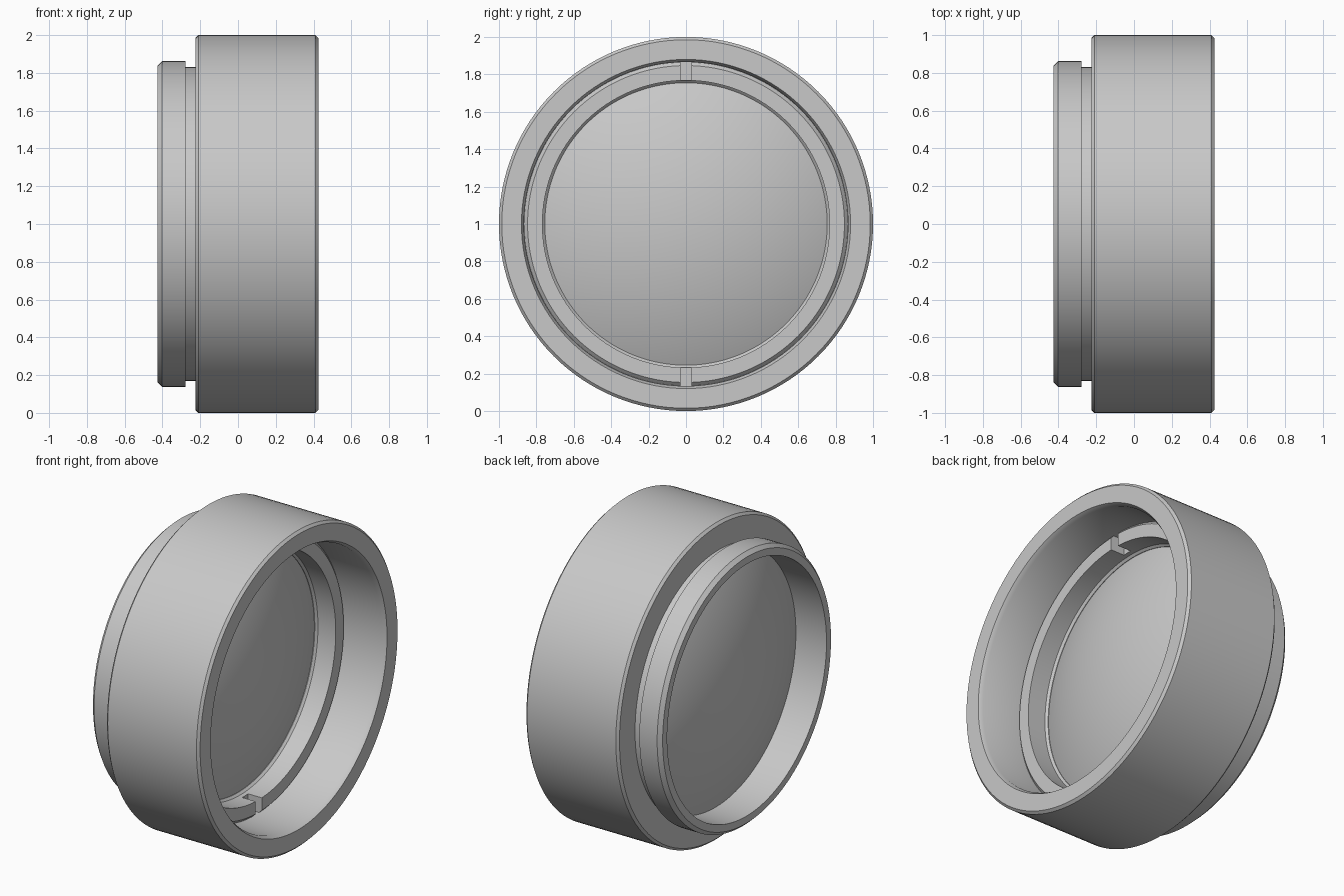
import bpy
import bmesh
import math

if "Cube" in bpy.data.objects:
    bpy.data.objects.remove(bpy.data.objects["Cube"])

SEGMENTS = 128
CENTRE_Z = 1.0

grey = bpy.data.materials.new("plain grey")
grey.use_nodes = True
colour = (0.58, 0.58, 0.58, 1.0)
grey.diffuse_color = colour
grey.node_tree.nodes["Principled BSDF"].inputs["Base Color"].default_value = colour


def lathe(name, profile, closed):
    """Spin (x, radius) points around the x axis."""
    bm = bmesh.new()
    verts = [bm.verts.new((x, 0, r)) for x, r in profile]
    edges = [bm.edges.new(pair) for pair in zip(verts, verts[1:])]
    if closed:
        edges.append(bm.edges.new((verts[-1], verts[0])))
    bmesh.ops.spin(bm, geom=verts + edges, cent=(0, 0, 0), axis=(1, 0, 0),
                   angle=math.tau, steps=SEGMENTS, use_merge=True)
    bmesh.ops.remove_doubles(bm, verts=bm.verts, dist=1e-5)
    bmesh.ops.recalc_face_normals(bm, faces=bm.faces)
    mesh = bpy.data.meshes.new(name)
    bm.to_mesh(mesh)
    bm.free()
    mesh.materials.append(grey)
    obj = bpy.data.objects.new(name, mesh)
    obj.location.z = CENTRE_Z
    bpy.context.collection.objects.link(obj)
    return obj


def dome(edge_x, radius, sag, steps=16):
    """Profile of a spherical cap, from the axis out to its edge."""
    sphere = (radius ** 2 + sag ** 2) / (2 * abs(sag))
    points = []
    for i in range(steps + 1):
        r = radius * i / steps
        drop = sphere - math.sqrt(sphere ** 2 - r ** 2)
        points.append((edge_x + sag - math.copysign(drop, sag), r))
    return points


def activate(obj):
    bpy.ops.object.select_all(action='DESELECT')
    obj.select_set(True)
    bpy.context.view_layer.objects.active = obj


# Housing: wide barrel, relief groove and narrow rear collar
housing = lathe("housing", [
    (0.425, 0.88), (0.425, 0.985), (0.41, 1.0),       # front rim
    (-0.21, 1.0), (-0.225, 0.985),                    # barrel
    (-0.225, 0.83), (-0.278, 0.83),                   # groove
    (-0.278, 0.862), (-0.402, 0.862), (-0.425, 0.84),  # collar
    (-0.425, 0.795), (-0.02, 0.795),                  # rear bore
    (-0.02, 0.866), (0.40, 0.866),                    # front bore
], closed=True)

# Lens: convex on both sides, its edge set into the bore
front = dome(-0.015, 0.798, 0.18)
back = dome(-0.21, 0.798, -0.18)
lens = lathe("lens", front + back[::-1], closed=False)

# Retaining ring with a chamfered outer edge
ring = lathe("retaining_ring", [
    (0.145, 0.768), (0.145, 0.847), (0.127, 0.865), (0.127, 0.868),
    (-0.015, 0.868), (-0.015, 0.755), (0.008, 0.755), (0.021, 0.768),
], closed=True)

# One long cutter makes the two opposite spanner slots
bpy.ops.mesh.primitive_cube_add(size=1, location=(0.15, 0, CENTRE_Z))
cutter = bpy.context.object
cutter.name = "slot_cutter"
cutter.scale = (0.2, 0.06, 1.9)
cutter.hide_render = True
activate(ring)
cut = ring.modifiers.new("slots", 'BOOLEAN')
cut.operation = 'DIFFERENCE'
cut.solver = 'EXACT'
cut.object = cutter
bpy.ops.object.modifier_apply(modifier=cut.name)
bpy.data.objects.remove(cutter)

for part in (housing, lens, ring):
    activate(part)
    bpy.ops.object.shade_smooth_by_angle(angle=math.radians(30))
